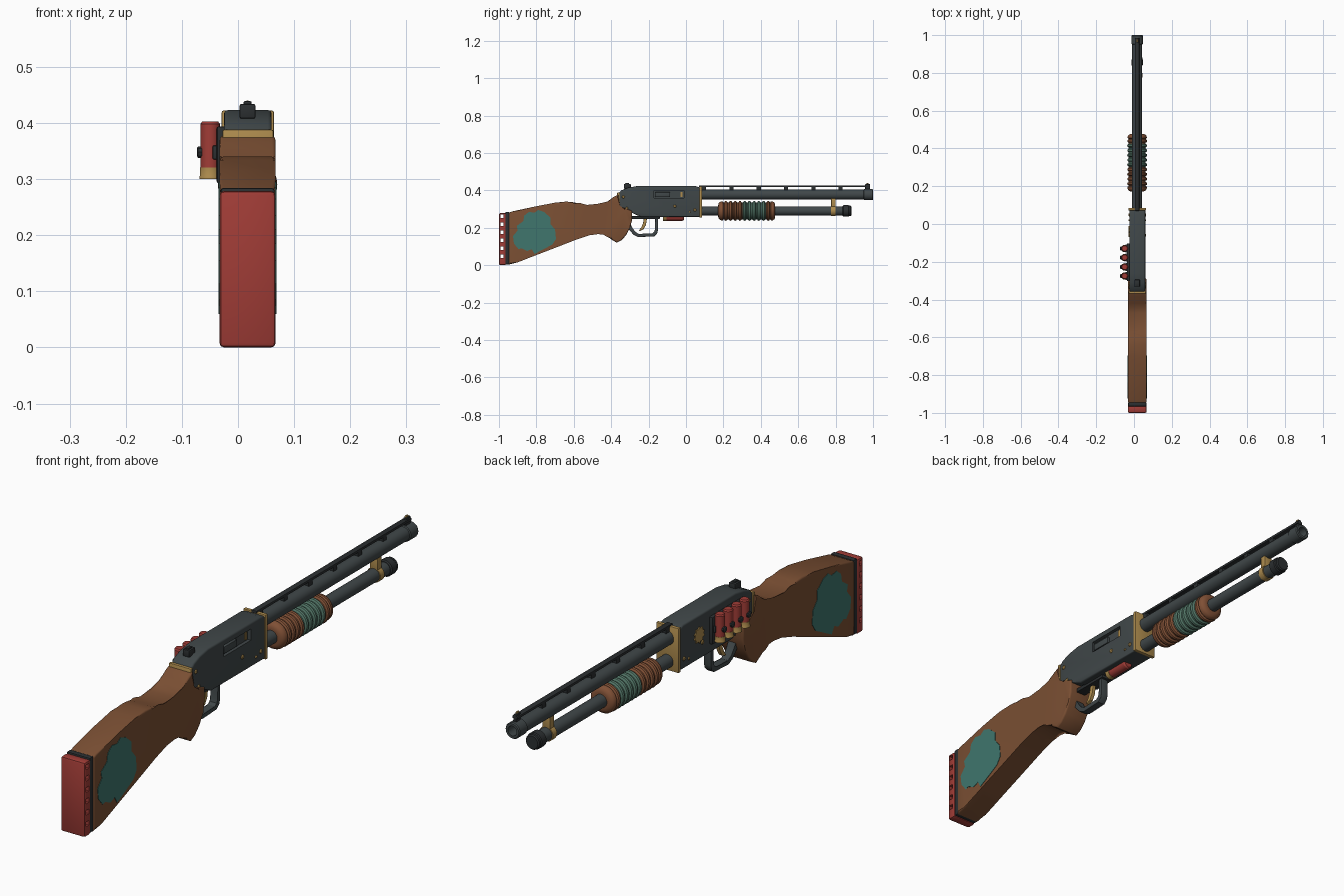
import bpy, bmesh, math
from mathutils import Vector

if "Cube" in bpy.data.objects:
    bpy.data.objects.remove(bpy.data.objects["Cube"])

CX = 0.017  # centre line of the gun body


def material(name, r, g, b):
    m = bpy.data.materials.new(name)
    m.diffuse_color = (r, g, b, 1)
    m.use_nodes = True
    m.node_tree.nodes["Principled BSDF"].inputs["Base Color"].default_value = m.diffuse_color
    return m


GUN = material("gunmetal", 0.051, 0.063, 0.066)
BLACK = material("black steel", 0.024, 0.028, 0.030)
WOOD = material("walnut", 0.195, 0.078, 0.033)
WARM = material("warm wood", 0.215, 0.080, 0.036)
TEAL = material("teal paint", 0.050, 0.180, 0.155)
PALE = material("faded teal", 0.085, 0.180, 0.135)
RED = material("red", 0.350, 0.045, 0.037)
GOLD = material("brass", 0.420, 0.260, 0.075)


def finish(name, bm, *mats):
    bmesh.ops.recalc_face_normals(bm, faces=bm.faces[:])
    me = bpy.data.meshes.new(name)
    bm.to_mesh(me)
    bm.free()
    ob = bpy.data.objects.new(name, me)
    bpy.context.collection.objects.link(ob)
    for m in mats:
        me.materials.append(m)
    return ob


def box(name, mat, x, y, z, bevel=0.0):
    bm = bmesh.new()
    bmesh.ops.create_cube(bm, size=1)
    for v in bm.verts:
        v.co = Vector([(a + b) / 2 + c * (b - a) for (a, b), c in zip((x, y, z), v.co)])
    if bevel:
        bmesh.ops.bevel(bm, geom=bm.edges[:], offset=bevel, segments=2, profile=0.5, affect='EDGES')
    return finish(name, bm, mat)


def slab(name, mat, pts, x0, x1, bevel=0.0):
    """Side profile (y, z) extruded from x0 to x1, with rounded rims."""
    bm = bmesh.new()
    rings = [[bm.verts.new((x, y, z)) for y, z in pts] for x in (x0, x1)]
    caps = [bm.faces.new(r) for r in rings]
    n = len(pts)
    for i in range(n):
        j = (i + 1) % n
        bm.faces.new((rings[0][i], rings[0][j], rings[1][j], rings[1][i]))
    if bevel:
        rim = list({e for f in caps for e in f.edges})
        bmesh.ops.bevel(bm, geom=rim, offset=bevel, segments=3, profile=0.5, affect='EDGES')
    return finish(name, bm, mat)


def lathe(name, mats, prof, axis, c, n=24, rule=None):
    """Turned part: prof holds (distance along axis, radius)."""
    bm = bmesh.new()
    rings = []
    for t, r in prof:
        ring = []
        for k in range(n):
            a = 2 * math.pi * k / n
            u, w = r * math.cos(a), r * math.sin(a)
            co = {'x': (t, u, w), 'y': (u, t, w), 'z': (u, w, t)}[axis]
            ring.append(bm.verts.new(Vector(c) + Vector(co)))
        rings.append(ring)
    for i in range(len(rings) - 1):
        for k in range(n):
            q = (k + 1) % n
            f = bm.faces.new((rings[i][k], rings[i][q], rings[i + 1][q], rings[i + 1][k]))
            if rule:
                f.material_index = rule(i, f.calc_center_median())
    bm.faces.new(rings[0])
    bm.faces.new(rings[-1])
    return finish(name, bm, *mats)


def cut(ob, cutter):
    cutter.hide_render = True
    m = ob.modifiers.new("cut", 'BOOLEAN')
    m.operation, m.solver, m.object = 'DIFFERENCE', 'EXACT', cutter
    bpy.context.view_layer.objects.active = ob
    bpy.ops.object.modifier_apply(modifier=m.name)
    bpy.data.objects.remove(cutter)


# Stock with grip
stock = [(-.947, .003), (-.90, .015), (-.80, .054), (-.68, .100), (-.58, .139), (-.515, .160),
         (-.47, .173), (-.44, .170), (-.42, .158), (-.40, .138), (-.37, .120), (-.345, .133),
         (-.32, .160), (-.30, .200), (-.288, .240), (-.288, .290), (-.325, .305), (-.36, .312),
         (-.36, .378), (-.385, .366), (-.42, .340), (-.445, .327), (-.47, .321), (-.53, .322),
         (-.57, .326), (-.60, .336), (-.64, .340), (-.70, .334), (-.80, .315), (-.93, .287), (-.947, .280)]
slab("stock", WOOD, stock, CX - .05, CX + .05, .007)

# Painted patches on both stock sides
blob = [(-.925, .155), (-.90, .185), (-.905, .21), (-.87, .235), (-.865, .265), (-.84, .285), (-.81, .28),
        (-.79, .295), (-.76, .285), (-.725, .255), (-.725, .22), (-.70, .19), (-.695, .14), (-.715, .11),
        (-.775, .078), (-.81, .060), (-.825, .085), (-.85, .075), (-.88, .09), (-.895, .085), (-.92, .115)]
for side, x in (("left", CX - .0515), ("right", CX + .0495)):
    slab("stock_patch_" + side, TEAL, blob, x, x + .002)

# Butt pad with vent holes
box("pad_spacer", BLACK, (CX - .048, CX + .048), (-.966, -.944), (.004, .284), .004)
pad = box("butt_pad", RED, (CX - .05, CX + .05), (-1, -.962), (0, .279), .008)
for i in range(6):
    z = .048 + i * .0425
    cut(pad, box("vent_cutter", RED, (-.2, .2), (-.992, -.975), (z - .009, z + .009)))

# Receiver with ejection port
receiver = slab("receiver", GUN, [(-.36, .385), (-.345, .400), (-.31, .414), (-.26, .423), (.05, .423),
                (.075, .415), (.075, .257), (-.24, .257), (-.30, .285), (-.36, .305)],
                CX - .042, CX + .043, .007)
cut(receiver, box("port_cutter", GUN, (CX + .03, .2), (-.17, -.01), (.358, .400)))
box("bolt", GUN, (CX + .02, CX + .040), (-.165, -.085), (.364, .390), .002)
box("bolt_face", GOLD, (CX + .02, CX + .035), (-.03, -.02), (.364, .392))
box("rear_collar", GOLD, (CX - .045, CX + .046), (-.368, -.355), (.304, .388), .003)
box("front_collar", GOLD, (CX - .046, CX + .047), (.072, .086), (.255, .422), .003)
box("rear_sight", BLACK, (.003, .031), (-.332, -.295), (.408, .434), .003)
box("rear_sight_blade", BLACK, (.010, .024), (-.325, -.305), (.43, .439), .002)

# Brass pins through the receiver
for i, (y, z) in enumerate([(-.335, .365), (-.318, .303), (.048, .295), (-.06, .315), (.02, .285)]):
    r = .008 if i < 4 else .005
    lathe("receiver_pin", [GOLD], [(-.046, r * .7), (-.043, r), (.044, r), (.047, r * .7)], 'x', (CX, y, z), 10)

# Brass rosette on the left side
ros = [(-.04 + r * math.cos(a), .35 + r * math.sin(a))
       for a, r in ((math.pi * k / 10, .031 if k % 2 else .024) for k in range(20))]
slab("rosette", GOLD, ros, CX - .046, CX - .041)

# Side shell carrier
box("shell_carrier", BLACK, (-.038, -.022), (-.302, -.102), (.292, .394), .004)
for y in (-.13, -.178, -.227, -.275):
    c = (-.0495, y, 0)
    lathe("shell_case", [RED], [(.318, .0175), (.398, .0175), (.403, .014)], 'z', c, 16)
    lathe("shell_base", [GOLD], [(.300, .0195), (.304, .0195), (.306, .0185), (.321, .0185)], 'z', c, 16)
    lathe("shell_clip", [BLACK], [(-.073, .008), (-.071, .011), (-.064, .011)], 'x', (0, y, .348), 10)
    box("shell_loop", BLACK, (-.045, -.03), (y - .0215, y + .0215), (.335, .360), .002)

# Loading port shell, trigger and guard
lathe("loaded_shell", [RED], [(-.105, .02), (-.018, .02), (-.012, .016)], 'y', (CX, 0, .257), 16)
lathe("loaded_shell_base", [GOLD], [(-.122, .0215), (-.103, .0215)], 'y', (CX, 0, .257), 16)
box("trigger_plate", BLACK, (CX - .02, CX + .02), (-.295, -.14), (.247, .262), .002)
slab("trigger_guard", GUN, [(-.15, .255), (-.15, .185), (-.155, .168), (-.17, .154), (-.255, .150),
     (-.28, .162), (-.305, .190), (-.32, .235), (-.305, .235), (-.288, .198), (-.272, .177), (-.253, .165),
     (-.18, .168), (-.169, .176), (-.165, .188), (-.165, .255)], CX - .015, CX + .015, .002)
slab("trigger", GOLD, [(-.225, .255), (-.228, .222), (-.238, .20), (-.252, .187), (-.246, .183), (-.227, .192),
     (-.214, .215), (-.208, .255)], CX - .007, CX + .007, .002)

# Barrel with hollow muzzle, and magazine tube below
lathe("barrel", [GUN], [(.06, .0265), (.95, .0265), (.953, .030), (.996, .030), (1, .027), (1, .018), (.92, .018)],
      'y', (CX, 0, .377))
lathe("magazine_tube", [GUN], [(.06, .0245), (.85, .0245)], 'y', (CX, 0, .29))
lathe("magazine_cap", [BLACK], [(.838, .026), (.842, .031), (.868, .031), (.872, .028), (.880, .028), (.884, .024)],
      'y', (CX, 0, .29))

# Brass band joining the tubes
lathe("band_ring", [GOLD], [(.776, .028), (.800, .028)], 'y', (CX, 0, .29))
box("band_bridge", GOLD, (CX - .016, CX + .016), (.776, .800), (.300, .362), .002)

# Raised rib with posts and sight
box("rib", BLACK, (CX - .011, CX + .011), (.07, .985), (.417, .427), .002)
for i in range(6):
    y = .097 + i * .146
    box("rib_post", BLACK, (CX - .010, CX + .010), (y - .011, y + .011), (.395, .42))
box("front_sight_base", BLACK, (CX - .006, CX + .006), (.958, .985), (.398, .433), .002)
lathe("front_sight_bead", [GOLD], [(.964, .004), (.976, .004)], 'y', (CX, 0, .436), 10)

# Ribbed pump grip: the painted ridges are picked by their position along the barrel
prof = [(.172, .030), (.174, .040), (.180, .047), (.188, .051), (.197, .051)]
for i in range(10):
    y = .2 + i * .0252
    prof += [(y, .045), (y + .004, .045), (y + .008, .0515), (y + .013, .053), (y + .018, .0515), (y + .0225, .045)]
prof += [(.455, .051), (.465, .050), (.472, .045), (.476, .036), (.477, .030)]
lathe("pump_grip", [WARM, PALE], prof, 'y', (CX, 0, .29), 28,
      lambda i, c: 1 if .300 < c.y < .426 else 0)

# Smooth rounded surfaces, keep hard edges
bpy.ops.object.select_all(action='SELECT')
bpy.context.view_layer.objects.active = receiver
bpy.ops.object.shade_smooth_by_angle(angle=math.radians(32))
